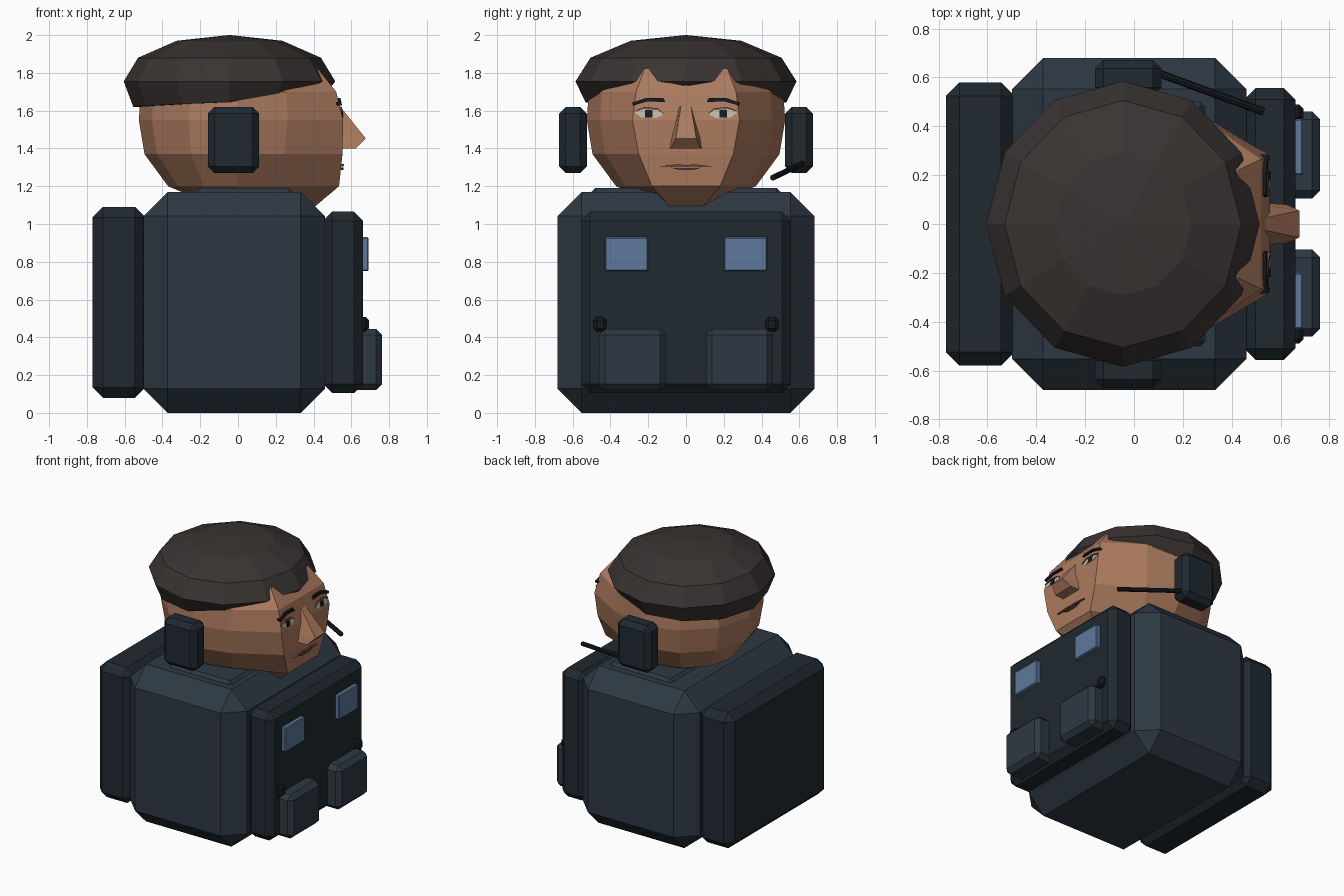
import bpy, bmesh, math
from mathutils import Vector

if "Cube" in bpy.data.objects:
    bpy.data.objects.remove(bpy.data.objects["Cube"])


def mat(name, c):
    m = bpy.data.materials.new(name)
    m.diffuse_color = (*c, 1)
    m.use_nodes = True
    m.node_tree.nodes["Principled BSDF"].inputs["Base Color"].default_value = m.diffuse_color
    return m


NAVY = mat("navy", (0.027, 0.040, 0.056))
DARK = mat("dark_navy", (0.014, 0.022, 0.030))
BLACK = mat("black", (0.008, 0.010, 0.013))
SKIN = mat("skin", (0.42, 0.20, 0.115))
LIP = mat("lip", (0.19, 0.075, 0.045))
HAIR = mat("hair", (0.042, 0.034, 0.032))
BLUE = mat("blue", (0.11, 0.19, 0.33))
WHITE = mat("eye_white", (0.50, 0.49, 0.38))


def finish(name, bm, material):
    bmesh.ops.recalc_face_normals(bm, faces=bm.faces)
    me = bpy.data.meshes.new(name)
    bm.to_mesh(me)
    bm.free()
    me.materials.append(material)
    ob = bpy.data.objects.new(name, me)
    bpy.context.collection.objects.link(ob)
    return ob


def box(name, x, y, z, bevel, material):
    bm = bmesh.new()
    bmesh.ops.create_cube(bm, size=1)
    for v in bm.verts:
        v.co = [r[0] + (c + 0.5) * (r[1] - r[0]) for r, c in zip((x, y, z), v.co)]
    bmesh.ops.bevel(bm, geom=bm.edges[:], offset=bevel, segments=1, affect='EDGES')
    return finish(name, bm, material)


def box_pair(name, x, y, z, bevel, material):
    box(name + "_left", x, y, z, bevel, material)
    box(name + "_right", x, (-y[1], -y[0]), z, bevel, material)


def loft(name, rings, material, cap_first=True, cap_last=True):
    bm = bmesh.new()
    vs = [[bm.verts.new(p) for p in r] for r in rings]
    n = len(vs[0])
    for a, b in zip(vs, vs[1:]):
        for i in range(n):
            j = (i + 1) % n
            bm.faces.new((a[i], a[j], b[j], b[i]))
    if cap_first:
        bm.faces.new(vs[0])
    if cap_last:
        bm.faces.new(vs[-1])
    return finish(name, bm, material)


# Body, pack and vest
box("torso", (-0.50, 0.46), (-0.68, 0.68), (0, 1.17), 0.128, NAVY)
box("collar", (-0.23, 0.29), (-0.50, 0.50), (1.10, 1.19), 0.02, NAVY)
box("backpack", (-0.77, -0.49), (-0.58, 0.58), (0.08, 1.09), 0.055, DARK)
box("vest_plate", (0.45, 0.662), (-0.557, 0.557), (0.105, 1.065), 0.048, DARK)
box_pair("pouch", (0.60, 0.762), (0.105, 0.46), (0.12, 0.445), 0.032, NAVY)
box_pair("patch", (0.655, 0.692), (0.20, 0.43), (0.75, 0.93), 0.006, BLUE)
box_pair("buckle", (0.64, 0.694), (0.42, 0.49), (0.43, 0.508), 0.018, BLACK)

# Headset
box_pair("ear_cup", (-0.16, 0.112), (0.525, 0.672), (1.27, 1.62), 0.035, DARK)
a, b = Vector((0.08, 0.625, 1.325)), Vector((0.53, 0.46, 1.245))
q = (b - a).to_track_quat('Z', 'Y')
loft("mic_boom", [[p + q @ Vector((0.016 * math.cos(t), 0.016 * math.sin(t), 0))
                   for t in [k * math.tau / 8 for k in range(8)]] for p in (a, b)], BLACK)


# Head: twelve-sided rings with a flattened face
def head_ring(z, r, front, half):
    pts = []
    for k in range(12):
        t = k * math.pi / 6
        x, y = r * math.cos(t), r * math.sin(t)
        if k in (0, 1, 11):
            x, y = front, (0, half, -half)[(0, 1, 11).index(k)]
        pts.append((x, y, z))
    return pts


loft("head", [head_ring(*p) for p in (
    (1.095, 0.12, 0.41, 0.09), (1.20, 0.37, 0.535, 0.18), (1.37, 0.495, 0.553, 0.25),
    (1.55, 0.525, 0.556, 0.283), (1.70, 0.515, 0.52, 0.265), (1.82, 0.40, 0.425, 0.22),
    (1.90, 0.22, 0.24, 0.12))], SKIN)


# Hair: faceted cap with a hairline rising to the front
def hair_ring(z, s, tilt=None):
    pts = []
    for k in range(12):
        t = k * math.pi / 6
        h = z if tilt is None else tilt[min(k, 12 - k)]
        pts.append((-0.045 + 0.56 * s * math.cos(t), 0.585 * s * math.sin(t), h))
    return pts


line = (1.735, 1.715, 1.69, 1.645, 1.635, 1.625, 1.62)
low = hair_ring(0, 0.91, line)
low[0] = (0.50, 0, line[0])
loft("hair", [hair_ring(0, 0.75, line), low, hair_ring(1.755, 1),
              hair_ring(1.88, 0.865), hair_ring(1.97, 0.5), hair_ring(2.0, 0.01)],
     HAIR, cap_first=False)


# Face details laid on the front of the head
def face_x(z):
    return 0.556 - 0.24 * max(0, z - 1.55) - 0.017 * max(0, 1.55 - z)


def plate(name, pts, lift, material, sides=(1, -1)):
    for s in sides:
        loft(name + ("_left" if s > 0 else "_right"),
             [[(face_x(z) + d, s * y, z) for y, z in pts] for d in (-0.015, lift)], material)


plate("eye", [(0.12, 1.58), (0.15, 1.605), (0.22, 1.61), (0.272, 1.592),
              (0.24, 1.565), (0.16, 1.56)], 0.004, WHITE)
plate("iris", [(0.178, 1.565), (0.178, 1.603), (0.218, 1.603), (0.218, 1.565)], 0.007, BLACK)
plate("eyelid", [(0.115, 1.582), (0.15, 1.613), (0.22, 1.619), (0.278, 1.597),
                 (0.22, 1.608), (0.15, 1.603)], 0.010, LIP)
plate("eyebrow", [(0.11, 1.645), (0.12, 1.667), (0.21, 1.668), (0.285, 1.642),
                  (0.28, 1.627), (0.20, 1.65)], 0.014, BLACK)
plate("upper_lip", [(0, 1.304), (0, 1.311), (0.04, 1.317), (0.14, 1.305)], 0.008, LIP)
plate("lower_lip", [(0, 1.286), (0, 1.296), (0.08, 1.298), (0.04, 1.287)], 0.006, LIP)

# Nose wedge
loft("nose", [[(x, -w, z), (x, w, z), (0.53, w2, z2), (0.53, -w2, z2)]
              for x, w, z, w2, z2 in ((0.535, 0.025, 1.63, 0.035, 1.63),
                                      (0.677, 0.055, 1.452, 0.08, 1.452),
                                      (0.625, 0.08, 1.40, 0.086, 1.40))], SKIN)
